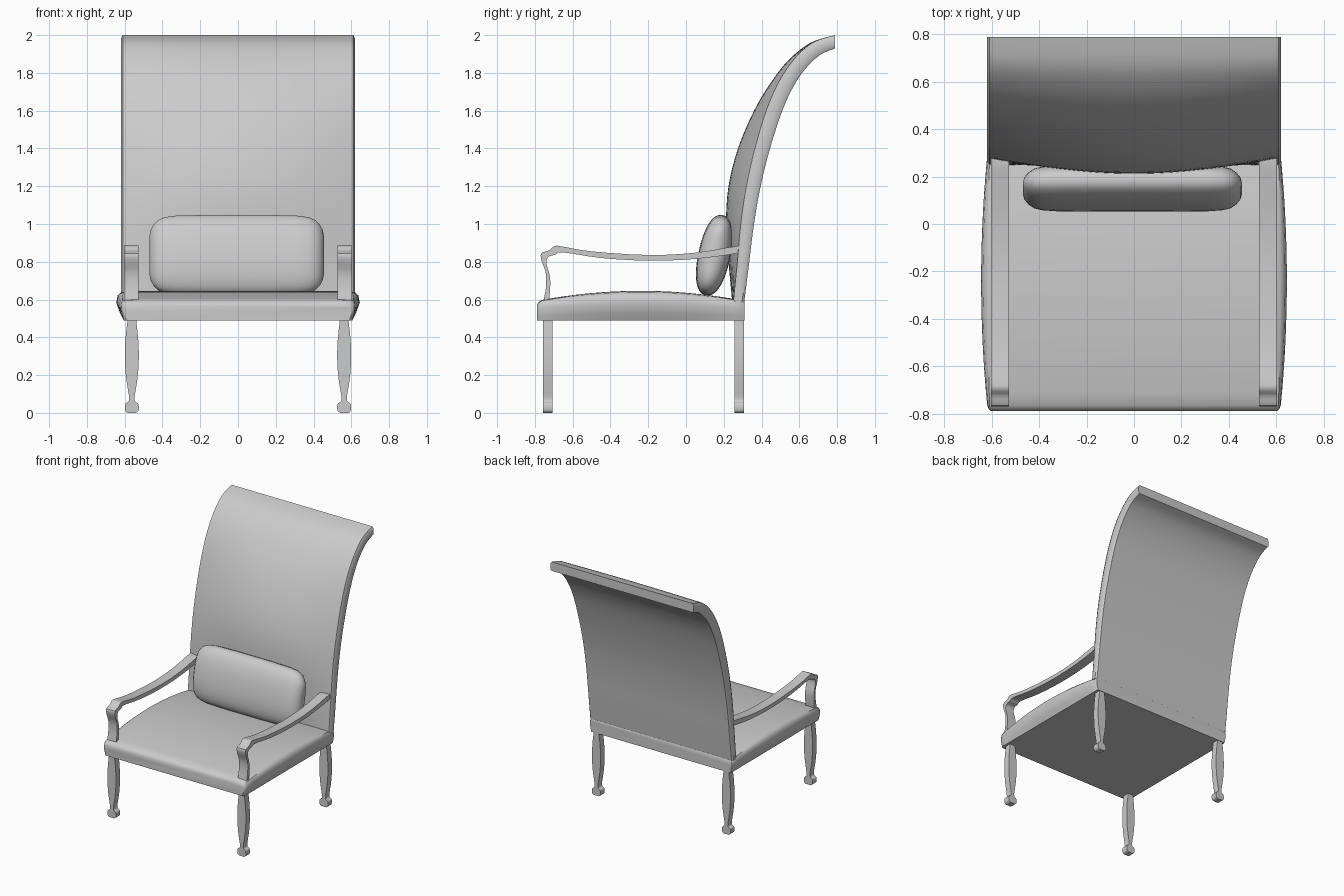
import bpy, math
from mathutils import Vector

if "Cube" in bpy.data.objects:
    bpy.data.objects.remove(bpy.data.objects["Cube"])


def finish(name, verts, faces, angle=40):
    me = bpy.data.meshes.new(name)
    me.from_pydata([tuple(v) for v in verts], [], faces)
    ob = bpy.data.objects.new(name, me)
    bpy.context.collection.objects.link(ob)
    bpy.ops.object.select_all(action='DESELECT')
    bpy.context.view_layer.objects.active = ob
    ob.select_set(True)
    bpy.ops.object.mode_set(mode='EDIT')
    bpy.ops.mesh.select_all(action='SELECT')
    bpy.ops.mesh.normals_make_consistent(inside=False)
    bpy.ops.object.mode_set(mode='OBJECT')
    bpy.ops.object.shade_smooth_by_angle(angle=math.radians(angle))
    return ob


def loft(name, rings):
    """Skin closed rings of equal length and cap both ends."""
    n, m = len(rings[0]), len(rings)
    faces = [(i * n + j, i * n + (j + 1) % n, (i + 1) * n + (j + 1) % n, (i + 1) * n + j)
             for i in range(m - 1) for j in range(n)]
    faces += [tuple(range(n)), tuple(range((m - 1) * n, m * n))]
    return finish(name, [v for r in rings for v in r], faces)


def spline(pts, steps=4, closed=False):
    """Catmull-Rom curve through 2D points."""
    p = [Vector(q) for q in pts]
    n = len(p)
    get = (lambda i: p[i % n]) if closed else (lambda i: p[min(max(i, 0), n - 1)])
    out = []
    for i in range(n if closed else n - 1):
        a, b, c, d = (get(i + k) for k in (-1, 0, 1, 2))
        for s in range(steps):
            t = s / steps
            out.append(0.5 * (2 * b + (c - a) * t + (2 * a - 5 * b + 4 * c - d) * t * t
                              + (3 * b - a - 3 * c + d) * t ** 3))
    return out if closed else out + [p[-1]]


# Seat: crowned cushion with bulging sides and a flat underside
side = [(-0.01, 0.0), (0.5, 0.25), (1.0, 0.6), (0.8, 0.85), (0.3, 0.96)]
rings = []
for y, drop in [(-0.79, 0.025), (-0.783, 0.01), (-0.765, 0)] + \
        [(-0.765 + 1.07 * i / 20, 0) for i in range(1, 21)] + [(0.31, 0.005)]:
    u = (y + 0.24) / 0.55
    k = max(0, 1 - u * u)
    top = 0.593 + 0.053 * k - drop
    base, bulge = 0.605 - drop * 0.6, 0.012 + 0.028 * k
    half = [(base + bulge * a, 0.49 + (top - 0.49) * f) for a, f in side]
    half += [(base - 0.03, top - 0.001), (base - 0.08, top)]
    rings.append([(x, y, z) for x, z in half] + [(-x, y, z) for x, z in reversed(half)])
loft("seat", rings)

# Backrest: scrolled panel, front face padded towards the middle
edge = spline([(0.25, 0.585), (0.272, 0.8), (0.29, 1.0), (0.32, 1.2), (0.365, 1.4),
               (0.425, 1.6), (0.49, 1.75), (0.57, 1.87), (0.67, 1.96), (0.79, 2.0)])
rear = spline([(0.308, 0.585), (0.335, 0.8), (0.36, 1.0), (0.395, 1.2), (0.445, 1.4),
               (0.51, 1.6), (0.57, 1.73), (0.635, 1.825), (0.71, 1.895), (0.79, 1.93)])
crown = spline([(0.245, 0.585), (0.225, 0.8), (0.212, 1.0), (0.225, 1.2), (0.275, 1.4),
                (0.36, 1.6), (0.45, 1.75), (0.545, 1.87), (0.66, 1.96), (0.79, 2.0)])
rings = []
for e, r, c in zip(edge, rear, crown):
    ring = []
    for i in range(17):
        u = -1 + i / 8
        q = e.lerp(c, 1 - u * u)
        ring.append((0.61 * u, q.x, q.y))
    a, b = e.lerp(r, 0.25), e.lerp(r, 0.8)
    ring += [(0.62, a.x, a.y), (0.62, b.x, b.y), (0.61, r.x, r.y),
             (-0.61, r.x, r.y), (-0.62, b.x, b.y), (-0.62, a.x, a.y)]
    rings.append(ring)
loft("backrest", rings)

# Lumbar pillow: soft bolster leaning on the backrest
half = [(0.462, 0.10, 0.012), (0.456, 0.135, 0.035), (0.44, 0.165, 0.055),
        (0.415, 0.19, 0.072), (0.38, 0.205, 0.08), (0.32, 0.213, 0.084), (0.15, 0.217, 0.085)]
rings = []
lean = math.radians(12)
for x, h, t in [(-x, h, t) for x, h, t in half] + half[::-1]:
    ring = []
    for i in range(32):
        a = 2 * math.pi * i / 32
        ca, sa = math.cos(a), math.sin(a)
        p = math.copysign(abs(ca) ** 0.85, ca) * t
        q = math.copysign(abs(sa) ** 0.9, sa) * h
        ring.append((x - 0.007, 0.15 + p * math.cos(lean) + q * math.sin(lean),
                     0.835 - p * math.sin(lean) + q * math.cos(lean)))
    rings.append(ring)
loft("lumbar_pillow", rings)

# Arms: flat scrolled profile, front post and rail in one piece
arm = spline([(-0.755, 0.58), (-0.742, 0.66), (-0.742, 0.74), (-0.765, 0.805), (-0.766, 0.845),
              (-0.725, 0.86), (-0.695, 0.884), (-0.65, 0.88), (-0.5, 0.855), (-0.2, 0.836),
              (0.05, 0.848), (0.29, 0.885), (0.29, 0.85), (0.05, 0.815), (-0.2, 0.806),
              (-0.45, 0.82), (-0.65, 0.85), (-0.69, 0.838), (-0.73, 0.825), (-0.738, 0.79),
              (-0.72, 0.72), (-0.72, 0.65), (-0.73, 0.58)], 3, True)
for s, tag in ((-1, "left"), (1, "right")):
    loft(tag + "_arm", [[(s * x, p.x, p.y) for p in arm] for x in (0.527, 0.603)])

# Legs: flat baluster silhouette with a small foot
leg = [(0.024, 0.51), (0.024, 0.48), (0.033, 0.40), (0.037, 0.30), (0.032, 0.20), (0.02, 0.12),
       (0.014, 0.08), (0.018, 0.06), (0.033, 0.05), (0.037, 0.03), (0.034, 0.01), (0.022, 0.0)]
right = spline(leg, 3)
outline = [(p.x, p.y) for p in right] + [(-p.x, p.y) for p in reversed(right)]
for s, tag in ((-1, "left"), (1, "right")):
    for end, y0 in (("front", -0.758), ("back", 0.256)):
        loft(f"{end}_leg_{tag}", [[(s * 0.562 + x, y, z) for x, z in outline]
                                  for y in (y0, y0 + 0.05)])
